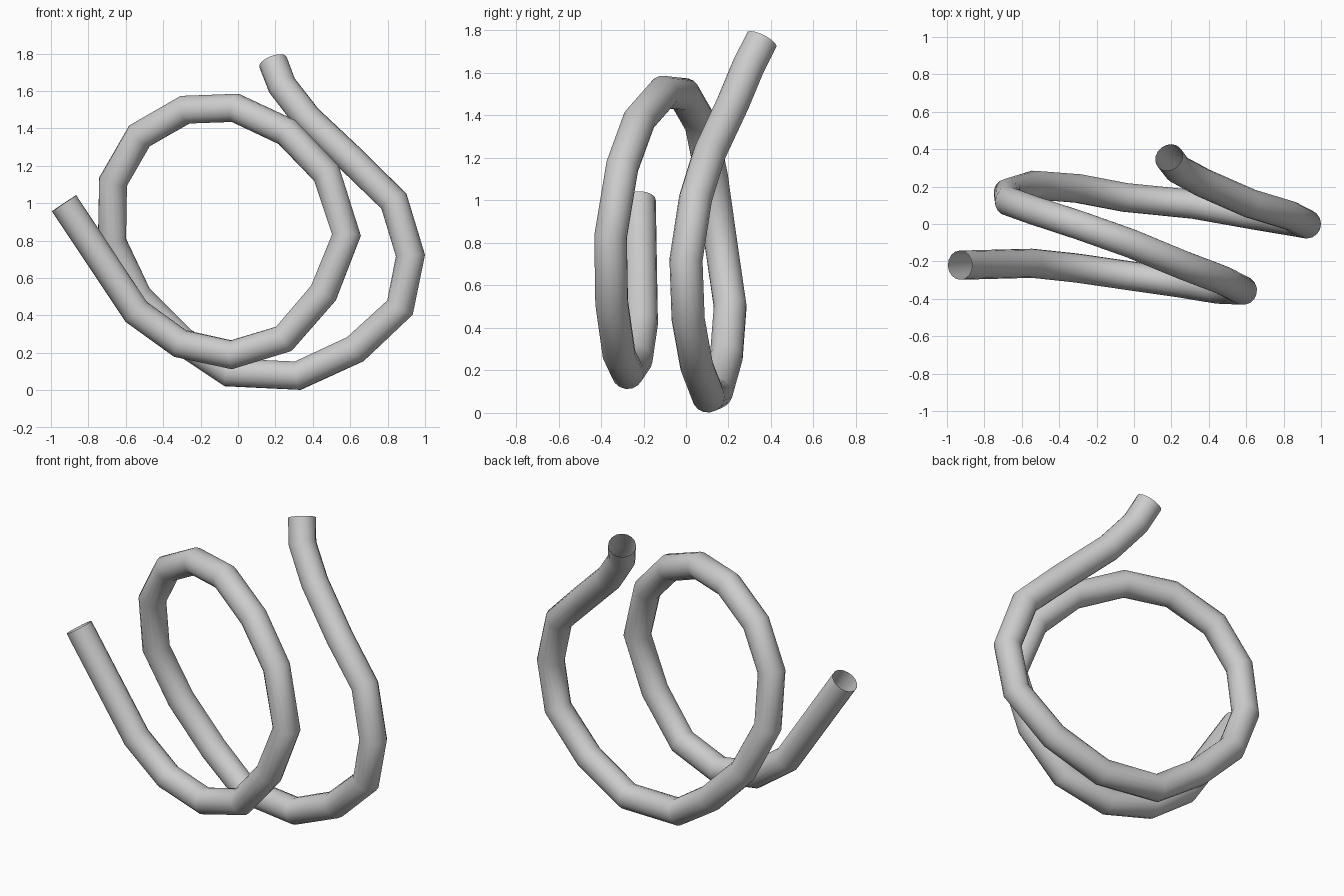
import bpy

# Centre line of the coiled tube, from the front left end to the rear top end
PATH = [
    (-0.93, -0.22, 1.00), (-0.545, -0.21, 0.42), (-0.31, -0.235, 0.25),
    (-0.035, -0.275, 0.19), (0.245, -0.315, 0.275), (0.457, -0.35, 0.52),
    (0.58, -0.355, 0.83), (0.473, -0.30, 1.16), (0.262, -0.22, 1.38),
    (-0.015, -0.105, 1.51), (-0.283, -0.01, 1.50), (-0.527, 0.07, 1.36),
    (-0.668, 0.12, 1.115), (-0.674, 0.165, 0.795), (-0.535, 0.208, 0.50),
    (-0.30, 0.19, 0.265), (-0.048, 0.142, 0.095), (0.32, 0.105, 0.078),
    (0.628, 0.05, 0.22), (0.866, 0.01, 0.442), (0.922, 0.0, 0.72),
    (0.834, 0.045, 1.01), (0.62, 0.11, 1.22), (0.37, 0.22, 1.455),
    (0.235, 0.293, 1.63), (0.187, 0.356, 1.755),
]

# Open-ended round tube swept along the polyline
curve = bpy.data.curves.new("coiled_tube", 'CURVE')
curve.dimensions = '3D'
curve.bevel_depth = 0.078
curve.bevel_resolution = 6
curve.use_fill_caps = False
spline = curve.splines.new('POLY')
spline.points.add(len(PATH) - 1)
for point, co in zip(spline.points, PATH):
    point.co = (*co, 1.0)
spline.use_smooth = True

tube = bpy.data.objects.new("coiled_tube", curve)
bpy.context.collection.objects.link(tube)

# Turn the swept curve into a mesh
bpy.context.view_layer.objects.active = tube
tube.select_set(True)
bpy.ops.object.convert(target='MESH')
bpy.ops.object.shade_smooth()
